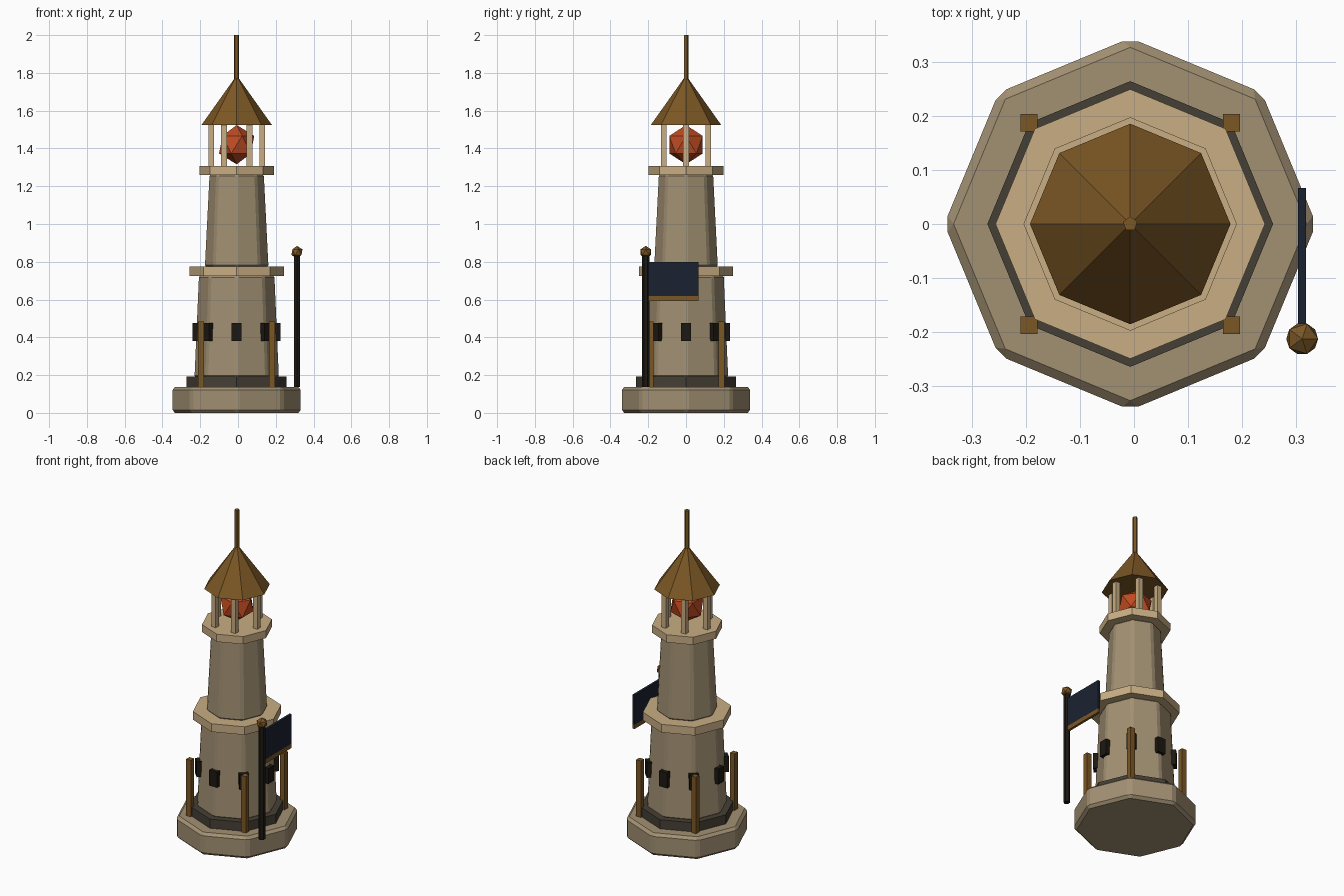
import bpy, bmesh, math
from mathutils import Matrix

if "Cube" in bpy.data.objects:
    bpy.data.objects.remove(bpy.data.objects["Cube"])

CX = -0.007  # tower axis


def mat(name, r, g, b):
    m = bpy.data.materials.new(name)
    m.diffuse_color = (r, g, b, 1)
    m.use_nodes = True
    m.node_tree.nodes["Principled BSDF"].inputs["Base Color"].default_value = m.diffuse_color
    return m


STONE = mat("stone", 0.36, 0.28, 0.17)
TRIM = mat("trim", 0.58, 0.42, 0.23)
DARK = mat("dark_stone", 0.06, 0.05, 0.035)
WOOD = mat("wood", 0.20, 0.095, 0.018)
IRON = mat("iron", 0.012, 0.009, 0.006)
CLOTH = mat("cloth", 0.010, 0.016, 0.030)
GLOW = mat("glow", 0.52, 0.07, 0.015)


def finish(name, bm, material, bevel=0):
    me = bpy.data.meshes.new(name)
    bm.to_mesh(me)
    bm.free()
    me.materials.append(material)
    ob = bpy.data.objects.new(name, me)
    bpy.context.collection.objects.link(ob)
    if bevel:
        mod = ob.modifiers.new("bevel", 'BEVEL')
        mod.width = bevel
        mod.segments = 1
    return ob


def drum(name, r1, r2, z1, z2, material, sides=8, bevel=0, x=CX, y=0):
    bm = bmesh.new()
    bmesh.ops.create_cone(bm, cap_ends=True, segments=sides, radius1=r1, radius2=r2,
                          depth=z2 - z1, matrix=Matrix.Translation((x, y, (z1 + z2) / 2)))
    return finish(name, bm, material, bevel)


def box(name, centre, size, material, angle=0, radius=0, bevel=0):
    # box pushed out by radius, then turned about the centre's vertical axis
    bm = bmesh.new()
    m = (Matrix.Translation(centre) @ Matrix.Rotation(angle, 4, 'Z')
         @ Matrix.Translation((radius, 0, 0)) @ Matrix.Diagonal((*size, 1)))
    bmesh.ops.create_cube(bm, size=1, matrix=m)
    return finish(name, bm, material, bevel)


def ball(name, centre, r, material):
    bm = bmesh.new()
    bmesh.ops.create_icosphere(bm, subdivisions=1, radius=r, matrix=Matrix.Translation(centre))
    return finish(name, bm, material)


# Tower body
drum("base", 0.345, 0.345, 0, 0.137, STONE, bevel=0.016)
drum("plinth", 0.265, 0.265, 0.13, 0.193, DARK)
drum("lower_tower", 0.228, 0.204, 0.185, 0.73, STONE, bevel=0.012)
drum("lower_gallery", 0.25, 0.25, 0.725, 0.775, TRIM)
drum("upper_tower", 0.173, 0.148, 0.77, 1.265, STONE, bevel=0.012)
drum("upper_gallery", 0.198, 0.198, 1.26, 1.307, TRIM)

# Windows around the lower tower
for i in range(8):
    box(f"window_{i + 1}", (CX, 0, 0.428), (0.05, 0.053, 0.095), IRON,
        math.radians(45 * i), 0.208)

# Corner posts on the base
for i, (sx, sy) in enumerate([(1, 1), (-1, 1), (-1, -1), (1, -1)]):
    box(f"corner_post_{i + 1}", (CX + sx * 0.188, sy * 0.188, 0.31),
        (0.032, 0.032, 0.35), WOOD)

# Lantern room
for i in range(6):
    a = math.radians(60 * i)
    box(f"lantern_post_{i + 1}", (CX + 0.135 * math.cos(a), 0.135 * math.sin(a), 1.417),
        (0.03, 0.03, 0.222), TRIM)
ball("lantern_light", (CX, 0, 1.42), 0.104, GLOW)
drum("roof", 0.186, 0, 1.525, 1.787, WOOD)
drum("spire", 0.014, 0.014, 1.765, 2.0, WOOD, sides=5)

# Flagpole with flag
PX, PY = 0.312, -0.213
drum("flagpole", 0.019, 0.019, 0.137, 0.84, IRON, sides=6, x=PX, y=PY)
ball("flagpole_finial", (PX, PY, 0.851), 0.033, WOOD)
box("flag", (PX, -0.068, 0.709), (0.015, 0.27, 0.182), CLOTH)
box("flag_trim", (PX, -0.068, 0.606), (0.015, 0.27, 0.027), WOOD)
